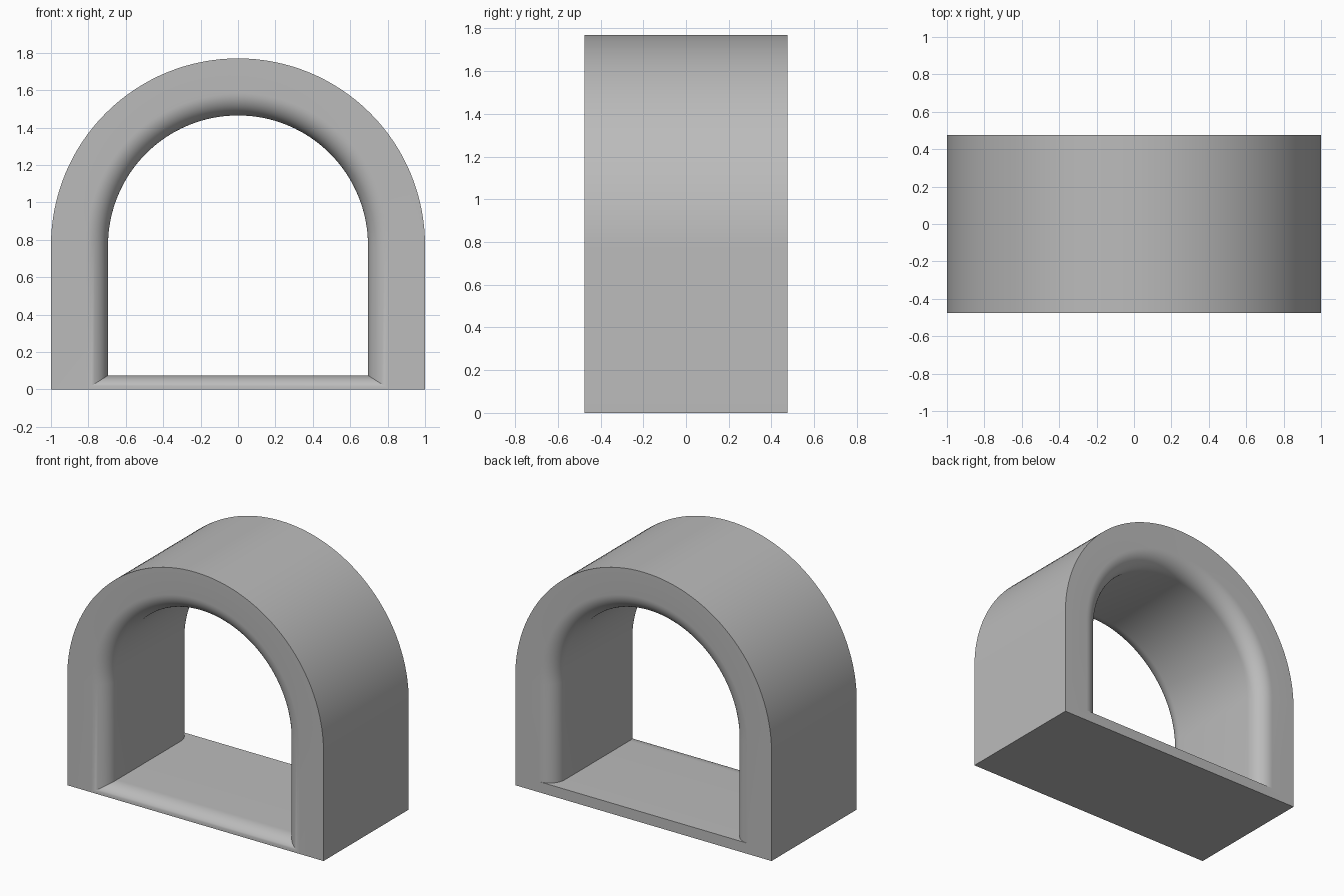
import bpy
import bmesh
from math import pi, sin, cos, radians

cube = bpy.data.objects.get("Cube")
if cube:
    bpy.data.objects.remove(cube, do_unlink=True)

OUTER, INNER = 1.0, 0.695     # arch radii
SPRING = 0.77                 # height where the arch starts
HALF_DEPTH = 0.475
FLOOR = 0.075                 # floor thickness
FILLET = 0.118                # rounding of the opening
ARCH_STEPS, FILLET_STEPS = 64, 12

grey = bpy.data.materials.new("plain grey")
grey.use_nodes = True
colour = (0.5, 0.5, 0.5, 1)
grey.diffuse_color = colour
grey.node_tree.nodes["Principled BSDF"].inputs["Base Color"].default_value = colour

bm = bmesh.new()


def arch_ring(y, radius, bottom):
    """Closed arch outline at depth y, from right foot over the top to left foot."""
    points = [(radius, bottom)]
    for i in range(ARCH_STEPS + 1):
        a = pi * i / ARCH_STEPS
        points.append((radius * cos(a), SPRING + radius * sin(a)))
    points.append((-radius, bottom))
    return [bm.verts.new((x, y, z)) for x, z in points]


# Outer shell, front to back
rings = [arch_ring(-HALF_DEPTH, OUTER, 0), arch_ring(HALF_DEPTH, OUTER, 0)]

# Back rounding: walls and arch only, the floor stays flat to the edge
for i in range(FILLET_STEPS + 1):
    a = pi / 2 * i / FILLET_STEPS
    y = HALF_DEPTH - FILLET * (1 - cos(a))
    rings.append(arch_ring(y, INNER + FILLET * (1 - sin(a)), FLOOR))

# Front rounding: the floor also rolls down to the ground
for i in range(FILLET_STEPS + 1):
    a = pi / 2 * (1 - i / FILLET_STEPS)
    y = -HALF_DEPTH + FILLET * (1 - cos(a))
    flare = 1 - sin(a)
    rings.append(arch_ring(y, INNER + FILLET * flare, max(FLOOR * (1 - flare), 0.001)))

# Skin neighbouring rings, closing the loop at the front face
for ring, following in zip(rings, rings[1:] + rings[:1]):
    count = len(ring)
    for i in range(count):
        j = (i + 1) % count
        bm.faces.new((ring[i], ring[j], following[j], following[i]))
bmesh.ops.recalc_face_normals(bm, faces=bm.faces)

mesh = bpy.data.meshes.new("arch_tunnel")
bm.to_mesh(mesh)
bm.free()
mesh.materials.append(grey)
arch = bpy.data.objects.new("arch_tunnel", mesh)
bpy.context.collection.objects.link(arch)

bpy.ops.object.select_all(action="DESELECT")
arch.select_set(True)
bpy.context.view_layer.objects.active = arch
bpy.ops.object.shade_smooth_by_angle(angle=radians(30))
